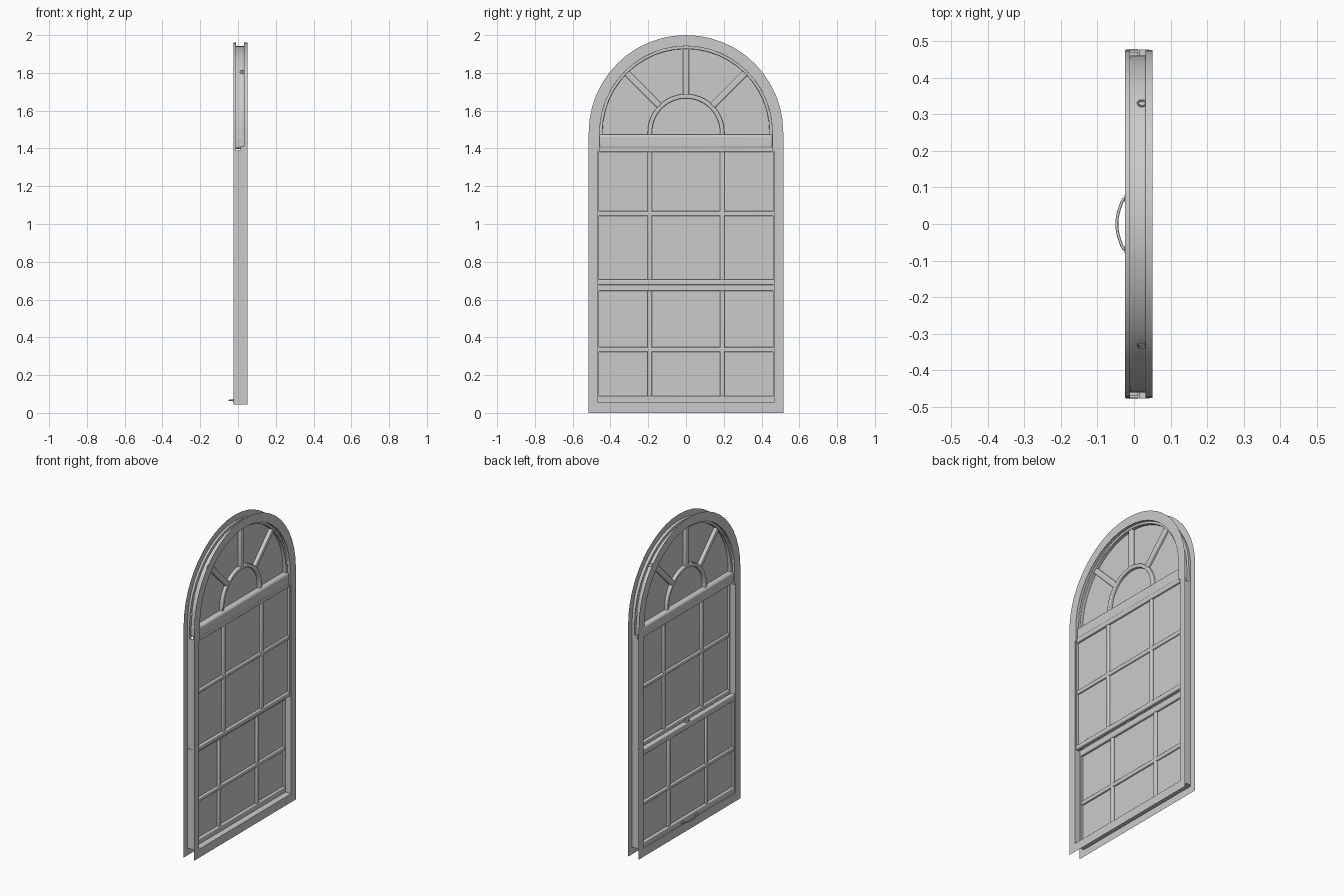
import bpy, bmesh, math
from mathutils import Vector

cube = bpy.data.objects.get("Cube")
if cube:
    bpy.data.objects.remove(cube, do_unlink=True)

grey = bpy.data.materials.new("plain_grey")
grey.use_nodes = True
COLOUR = (0.6, 0.6, 0.6, 1)
grey.diffuse_color = COLOUR
grey.node_tree.nodes["Principled BSDF"].inputs["Base Color"].default_value = COLOUR

SPRING = 1.485           # height where the arch begins
BACK, FRONT = -0.025, 0.05   # casing depth along x


def finish(obj, bevel=0.0):
    obj.data.materials.append(grey)
    if bevel:
        mod = obj.modifiers.new("Bevel", "BEVEL")
        mod.width, mod.segments = bevel, 3
    bpy.ops.object.select_all(action="DESELECT")
    obj.select_set(True)
    bpy.context.view_layer.objects.active = obj
    bpy.ops.object.shade_smooth_by_angle(angle=math.radians(35))
    return obj


def from_bmesh(name, bm, bevel=0.0):
    bmesh.ops.recalc_face_normals(bm, faces=bm.faces)
    mesh = bpy.data.meshes.new(name)
    bm.to_mesh(mesh)
    bm.free()
    obj = bpy.data.objects.new(name, mesh)
    bpy.context.collection.objects.link(obj)
    return finish(obj, bevel)


def arch_path(radius, bottom, steps=24):
    pts = [(-radius, bottom)]
    for i in range(steps + 1):
        a = math.pi * (1 - i / steps)
        pts.append((radius * math.cos(a), SPRING + radius * math.sin(a)))
    return pts + [(radius, bottom)]


def arch_ring(name, r_out, r_in, x0, x1, b_out, b_in, closed=False, bevel=0.0):
    """Arched band between two radii; closed adds a strip across the foot."""
    bm = bmesh.new()
    outer = [bm.verts.new((x0, *p)) for p in arch_path(r_out, b_out)]
    inner = [bm.verts.new((x0, *p)) for p in arch_path(r_in, b_in)]
    n = len(outer)
    for i in range(n if closed else n - 1):
        j = (i + 1) % n
        bm.faces.new((outer[i], outer[j], inner[j], inner[i]))
    if x1 != x0:
        ext = bmesh.ops.extrude_face_region(bm, geom=bm.faces[:], use_keep_orig=True)
        moved = [g for g in ext["geom"] if isinstance(g, bmesh.types.BMVert)]
        bmesh.ops.translate(bm, verts=moved, vec=(x1 - x0, 0, 0))
    return from_bmesh(name, bm, bevel)


def box(name, x, y, z, bevel=0.0):
    """Box from (low, high) ranges on each axis."""
    bm = bmesh.new()
    bmesh.ops.create_cube(bm, size=1)
    for v in bm.verts:
        v.co = Vector([(r[0] + r[1]) / 2 + c * (r[1] - r[0]) for r, c in zip((x, y, z), v.co)])
    return from_bmesh(name, bm, bevel)


def pane(name, x, points):
    bm = bmesh.new()
    bm.faces.new([bm.verts.new((x, *p)) for p in points])
    return from_bmesh(name, bm)


# Casing: two flat trim sheets, lining strips, jambs and sill
arch_ring("outer_trim", 0.515, 0.472, FRONT, FRONT, 0, 0.045, True)
arch_ring("inner_trim", 0.515, 0.472, BACK, BACK, 0, 0.045, True)
arch_ring("outer_lining", 0.475, 0.457, 0.032, FRONT, 1.39, 1.39)
arch_ring("inner_lining", 0.475, 0.457, BACK, -0.011, 1.39, 1.39)
for side, label in ((-1, "right"), (1, "left")):
    box(label + "_jamb", (BACK, FRONT), sorted((side * 0.467, side * 0.475)), (0.045, 1.39))
box("sill", (BACK, FRONT), (-0.475, 0.475), (0.045, 0.055))

# Fixed arched light with a small inner arch and radiating bars
arch_ring("arch_sash", 0.458, 0.442, -0.011, 0.032, 1.40, 1.40, bevel=0.003)
arch_ring("small_arch", 0.203, 0.18, -0.008, 0.03, 1.46, 1.46, bevel=0.005)
pane("arch_glass", 0.011, arch_path(0.45, 1.42))
box("transom", (-0.022, 0.044), (-0.46, 0.46), (1.398, 1.475), 0.014)
for i, angle in enumerate((-45, 0, 45)):
    bar = box("arch_bar_%d" % i, (-0.008, 0.03), (-0.017, 0.017), (0.195, 0.448), 0.007)
    bar.location.z = SPRING
    bar.rotation_euler.x = math.radians(angle)


# Sliding sashes
def sash(label, x0, x1, half, z0, z1, bottom_rail, top_rail, bar_z):
    x = (x0, x1)
    bar_x = (x0 + 0.003, x1 - 0.003)
    for side, name in ((-1, "right"), (1, "left")):
        box("%s_%s_stile" % (label, name), x, sorted((side * 0.46, side * half)), (z0, z1))
        box("%s_%s_bar" % (label, name), bar_x,
            (side * 0.192 - 0.013, side * 0.192 + 0.013), (z0 + 0.01, z1 - 0.01), 0.006)
    box(label + "_bottom_rail", x, (-0.47, 0.47), (z0, z0 + bottom_rail), 0.006)
    box(label + "_top_rail", x, (-0.47, 0.47), (z1 - top_rail, z1), 0.006)
    box(label + "_cross_bar", bar_x, (-0.465, 0.465), (bar_z - 0.013, bar_z + 0.013), 0.006)
    mid = (x0 + x1) / 2
    pane(label + "_glass", mid, [(-0.465, z0 + 0.01), (0.465, z0 + 0.01),
                                 (0.465, z1 - 0.01), (-0.465, z1 - 0.01)])


sash("upper_sash", 0.014, 0.042, 0.4765, 0.677, 1.41, 0.03, 0.03, 1.055)
sash("lower_sash", -0.02, 0.011, 0.478, 0.05, 0.685, 0.04, 0.04, 0.335)

# Sash catch on the meeting rail
box("catch_base", (-0.016, 0.004), (-0.02, 0.02), (0.684, 0.69))
box("catch_lever", (-0.022, 0.0), (-0.005, 0.005), (0.69, 0.705), 0.002)

# Bowed pull handle
curve = bpy.data.curves.new("pull_handle", "CURVE")
curve.dimensions = "3D"
curve.bevel_depth, curve.bevel_resolution = 0.004, 2
curve.use_fill_caps = True
spline = curve.splines.new("POLY")
path = [(-0.018, -0.07), (-0.028, -0.068)]
path += [(-0.032 - 0.015 * math.cos(t * math.pi / 12), t * 0.0105) for t in range(-6, 7)]
path += [(-0.028, 0.068), (-0.018, 0.07)]
spline.points.add(len(path) - 1)
for point, (x, y) in zip(spline.points, path):
    point.co = (x, y, 0.066, 1)
handle = bpy.data.objects.new("pull_handle", curve)
bpy.context.collection.objects.link(handle)
curve.materials.append(grey)
for side, label in ((-1, "right"), (1, "left")):
    box(label + "_handle_foot", (-0.026, -0.019), (side * 0.07 - 0.01, side * 0.07 + 0.01),
        (0.058, 0.074), 0.002)

# Pulleys set in the arch groove
for side, label in ((-1, "right"), (1, "left")):
    bpy.ops.mesh.primitive_torus_add(major_radius=0.011, minor_radius=0.003,
                                     major_segments=20, minor_segments=8,
                                     location=(0.022, side * 0.33, 1.806))
    pulley = bpy.context.object
    pulley.name = label + "_pulley"
    pulley.rotation_euler.x = -side * math.radians(45)
    finish(pulley)
